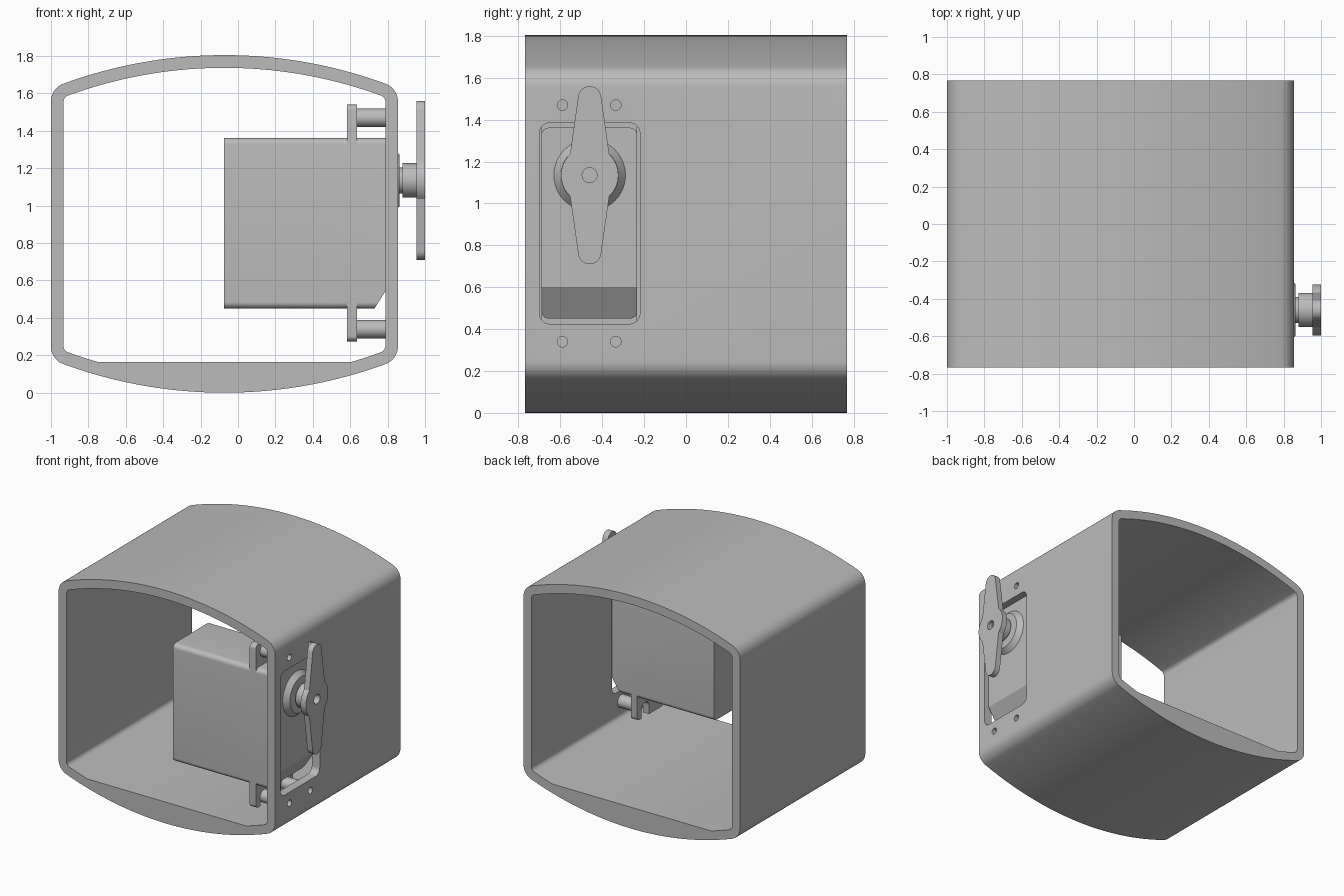
import bpy, bmesh, math
from mathutils import Vector

cube = bpy.data.objects.get("Cube")
if cube:
    bpy.data.objects.remove(cube, do_unlink=True)

grey = bpy.data.materials.new("plain grey")
grey.use_nodes = True
grey.diffuse_color = (0.5, 0.5, 0.5, 1)
grey.node_tree.nodes["Principled BSDF"].inputs["Base Color"].default_value = (0.5, 0.5, 0.5, 1)

CX, MID = -0.0725, 0.9025          # centre of the housing section
AY, AZ = -0.46, 1.135              # output shaft axis
SCREWS = [(y, z) for y in (-0.59, -0.335) for z in (0.34, 1.47)]


def arc(cu, cv, r, a0, a1, n):
    return [(cu + r * math.cos(a0 + (a1 - a0) * i / n),
             cv + r * math.sin(a0 + (a1 - a0) * i / n)) for i in range(n + 1)]


def circle(u, v, r, n=40):
    return arc(u, v, r, 0, 2 * math.pi, n)[:-1]


def rounded_rect(u0, u1, v0, v1, r):
    q = math.pi / 2
    corners = [(u1 - r, v1 - r), (u0 + r, v1 - r), (u0 + r, v0 + r), (u1 - r, v0 + r)]
    return [p for i, (u, v) in enumerate(corners) for p in arc(u, v, r, i * q, (i + 1) * q, 8)]


def prism(name, outline, axis, a, b):
    """Extrude an outline, (x, z) along y or (y, z) along x, from a to b."""
    bm = bmesh.new()
    place = (lambda u, v: (a, u, v)) if axis == "x" else (lambda u, v: (u, a, v))
    face = bm.faces.new([bm.verts.new(place(u, v)) for u, v in outline])
    ext = bmesh.ops.extrude_face_region(bm, geom=[face])
    step = Vector((b - a, 0, 0)) if axis == "x" else Vector((0, b - a, 0))
    bmesh.ops.translate(bm, vec=step, verts=[g for g in ext["geom"] if isinstance(g, bmesh.types.BMVert)])
    bmesh.ops.recalc_face_normals(bm, faces=bm.faces)
    mesh = bpy.data.meshes.new(name)
    bm.to_mesh(mesh)
    bm.free()
    mesh.materials.append(grey)
    obj = bpy.data.objects.new(name, mesh)
    bpy.context.collection.objects.link(obj)
    return obj


def cut(obj, cutters):
    for c in cutters:
        c.hide_render = True
        mod = obj.modifiers.new("cut", "BOOLEAN")
        mod.operation, mod.solver, mod.object = "DIFFERENCE", "EXACT", c
    bpy.context.view_layer.update()
    graph = bpy.context.evaluated_depsgraph_get()
    mesh = bpy.data.meshes.new_from_object(obj.evaluated_get(graph))
    obj.modifiers.clear()
    obj.data = mesh
    for c in cutters:
        bpy.data.objects.remove(c, do_unlink=True)


def barrel(half, radius, fillet, floor=None):
    """Section with straight sides, bowed top and bottom and rounded corners."""
    drop = 2.5 - MID               # distance of bow centre beyond the middle
    cu = half - fillet
    cv = math.sqrt((radius - fillet) ** 2 - cu ** 2) - drop
    lean = math.atan2(cv + drop, cu)
    right = arc(cu, cv, fillet, 0, lean, 8)
    bow = arc(0, -drop, radius, lean, math.pi - lean, 40)
    left = [(-u, v) for u, v in reversed(right)]
    top = right + bow[1:-1] + left
    pts = top + [(-u, -v) for u, v in top]
    if floor is not None:
        low = floor - MID
        edge = math.sqrt(radius ** 2 - (low - drop) ** 2)
        keep = [p for p in pts if p[1] > low]
        # the two flat floor corners go between the last left and first right points
        i = max(k for k, p in enumerate(keep) if p[0] < 0) + 1
        pts = keep[:i] + [(-edge, low), (edge, low)] + keep[i:]
    return [(CX + u, MID + v) for u, v in pts]


# Housing tube with servo window and screw holes
housing = prism("housing", barrel(0.9275, 2.5, 0.1), "y", -0.768, 0.768)
bore = prism("bore_cutter", barrel(0.86, 2.432, 0.035, 0.165), "y", -1, 1)
window = prism("window_cutter", rounded_rect(-0.70, -0.22, 0.425, 1.385, 0.05), "x", 0.7, 1)
holes = [prism("hole_cutter", circle(y, z, 0.025, 24), "x", 0.7, 1) for y, z in SCREWS]
cut(housing, [bore, window] + holes)

# Servo body with sloped lower outer edge
body = prism("servo_body", rounded_rect(-0.69, -0.233, 0.45, 1.362, 0.035), "x", -0.075, 0.825)
slope = prism("slope_cutter", [(0.665, 0.35), (0.889, 0.7), (1, 0.7), (1, 0.35)], "y", -1, 0)
cut(body, [slope])

# Mounting flange with open screw slots
flange = prism("mounting_flange", rounded_rect(-0.69, -0.233, 0.275, 1.54, 0.03), "x", 0.583, 0.636)
slots = []
for y, z in SCREWS:
    z0, z1 = (z - 0.045, z + 0.2) if z > MID else (z - 0.2, z + 0.045)
    slots.append(prism("slot_cutter", rounded_rect(y - 0.045, y + 0.045, z0, z1, 0.0445), "x", 0.5, 0.7))
cut(flange, slots)

# Tubular standoffs between flange and wall
posts = []
for i, (y, z) in enumerate(SCREWS):
    post = prism(f"standoff_{i + 1}", circle(y, z, 0.049), "x", 0.636, 0.788)
    cut(post, [prism("hole_cutter", circle(y, z, 0.025, 24), "x", 0.5, 0.9)])
    posts.append(post)

# Output boss, shaft and hub
bpy.ops.mesh.primitive_cone_add(vertices=48, radius1=0.172, radius2=0.138, depth=0.04,
                                location=(0.844, AY, AZ), rotation=(0, math.pi / 2, 0))
boss = bpy.context.object
boss.name = "output_boss"
boss.data.materials.append(grey)
shaft = prism("output_shaft", circle(AY, AZ, 0.07), "x", 0.85, 0.89)
hub = prism("horn_hub", circle(AY, AZ, 0.092), "x", 0.88, 0.957)

# Two-armed horn: round centre with tapered arms
a = math.atan2(0.1, 0.094)
half = (arc(0, 0, 0.137, -a, a, 12) + arc(0, 0.37, 0.055, 0.1, math.pi - 0.1, 16))
outline = half + [(-u, -v) for u, v in half]
horn = prism("servo_horn", [(AY + u, AZ + v) for u, v in outline], "x", 0.955, 1.0)
cut(horn, [prism("hole_cutter", circle(AY, AZ, 0.036, 24), "x", 0.9, 1.1)])

# Smooth the curved walls, keep edges sharp
bpy.ops.object.select_all(action="DESELECT")
for obj in [housing, body, flange, boss, shaft, hub, horn] + posts:
    obj.select_set(True)
bpy.context.view_layer.objects.active = housing
bpy.ops.object.shade_smooth_by_angle(angle=math.radians(30))
